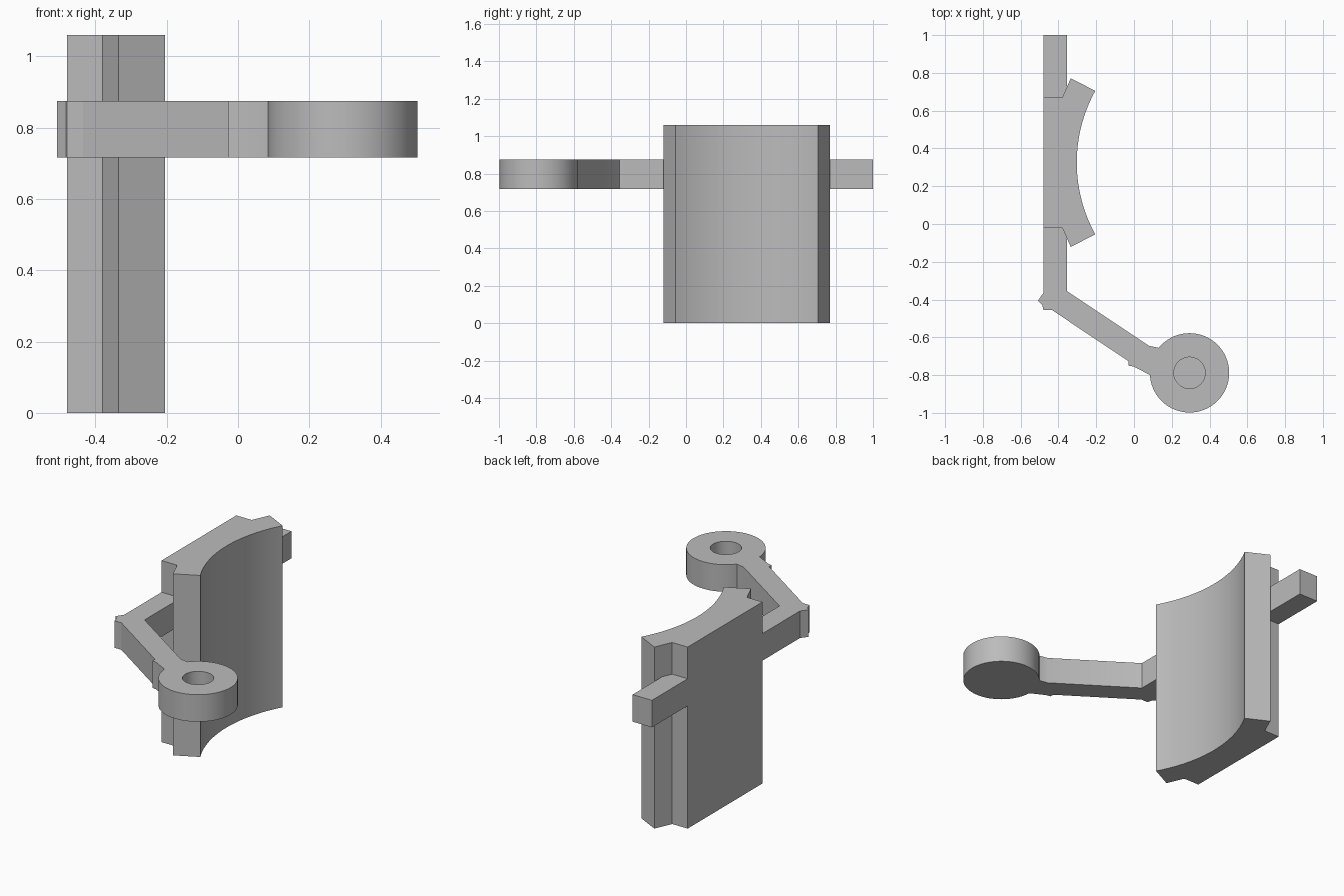
import bpy, bmesh, math
from mathutils import Matrix, Vector

cube = bpy.data.objects.get("Cube")
if cube:
    bpy.data.objects.remove(cube, do_unlink=True)

grey = bpy.data.materials.new("plain grey")
grey.use_nodes = True
colour = (0.5, 0.5, 0.5, 1)
grey.diffuse_color = colour
grey.node_tree.nodes["Principled BSDF"].inputs["Base Color"].default_value = colour

ARM_Z0, ARM_Z1 = 0.717, 0.875
PANEL_TOP = 1.06


def finish(name, bm):
    bmesh.ops.recalc_face_normals(bm, faces=bm.faces)
    mesh = bpy.data.meshes.new(name)
    bm.to_mesh(mesh)
    bm.free()
    mesh.materials.append(grey)
    obj = bpy.data.objects.new(name, mesh)
    bpy.context.collection.objects.link(obj)
    bpy.ops.object.select_all(action="DESELECT")
    obj.select_set(True)
    bpy.context.view_layer.objects.active = obj
    bpy.ops.object.shade_smooth_by_angle(angle=math.radians(25))
    return obj


def extrude_outline(name, outline, z0, z1):
    bm = bmesh.new()
    face = bm.faces.new([bm.verts.new((x, y, z0)) for x, y in outline])
    top = bmesh.ops.extrude_face_region(bm, geom=[face], use_keep_orig=True)
    verts = [v for v in top["geom"] if isinstance(v, bmesh.types.BMVert)]
    bmesh.ops.translate(bm, verts=verts, vec=(0, 0, z1 - z0))
    return finish(name, bm)


# Tall panel: flat back, flared edges, concave face
mid_y, radius, centre_x = 0.325, 0.785, 0.482
half = math.asin(0.38 / radius)
arc = []
for i in range(33):
    a = half * (1 - i / 16)
    arc.append((centre_x - radius * math.cos(a), mid_y + radius * math.sin(a)))
edge = [(-0.48, 0.345), (-0.38, 0.345), (-0.335, 0.446)]
outline = [(x, mid_y + y) for x, y in edge] + arc
outline += [(x, mid_y - y) for x, y in reversed(edge)]
extrude_outline("curved_panel", outline, 0, PANEL_TOP)

# Rear stub of the bar
extrude_outline("rear_bar", [(-0.48, 0.67), (-0.355, 0.67), (-0.355, 1.0), (-0.48, 1.0)],
                ARM_Z0, ARM_Z1)

# Front bar with elbow and slanted arm reaching the ring
extrude_outline("front_arm", [
    (-0.355, -0.015), (-0.355, -0.355), (0.08, -0.645), (0.13, -0.655),
    (0.085, -0.80), (0.0, -0.755), (-0.028, -0.75), (-0.028, -0.727),
    (-0.435, -0.455), (-0.48, -0.455), (-0.485, -0.43), (-0.508, -0.405),
    (-0.48, -0.365), (-0.48, -0.015)], ARM_Z0, ARM_Z1)

# Round end with a blind hole, open at the top
bm = bmesh.new()
R, HOLE, FLOOR = 0.21, 0.083, 0.745
profile = [(0, ARM_Z0), (R, ARM_Z0), (R, ARM_Z1), (HOLE, ARM_Z1), (HOLE, FLOOR), (0, FLOOR)]
verts = [bm.verts.new((r, 0, z)) for r, z in profile]
edges = [bm.edges.new(pair) for pair in zip(verts, verts[1:])]
bmesh.ops.spin(bm, geom=verts + edges, cent=(0, 0, 0), axis=(0, 0, 1),
               angle=math.tau, steps=64)
bmesh.ops.remove_doubles(bm, verts=bm.verts, dist=0.0001)
bmesh.ops.transform(bm, matrix=Matrix.Translation(Vector((0.294, -0.788, 0))), verts=bm.verts)
finish("round_socket", bm)
